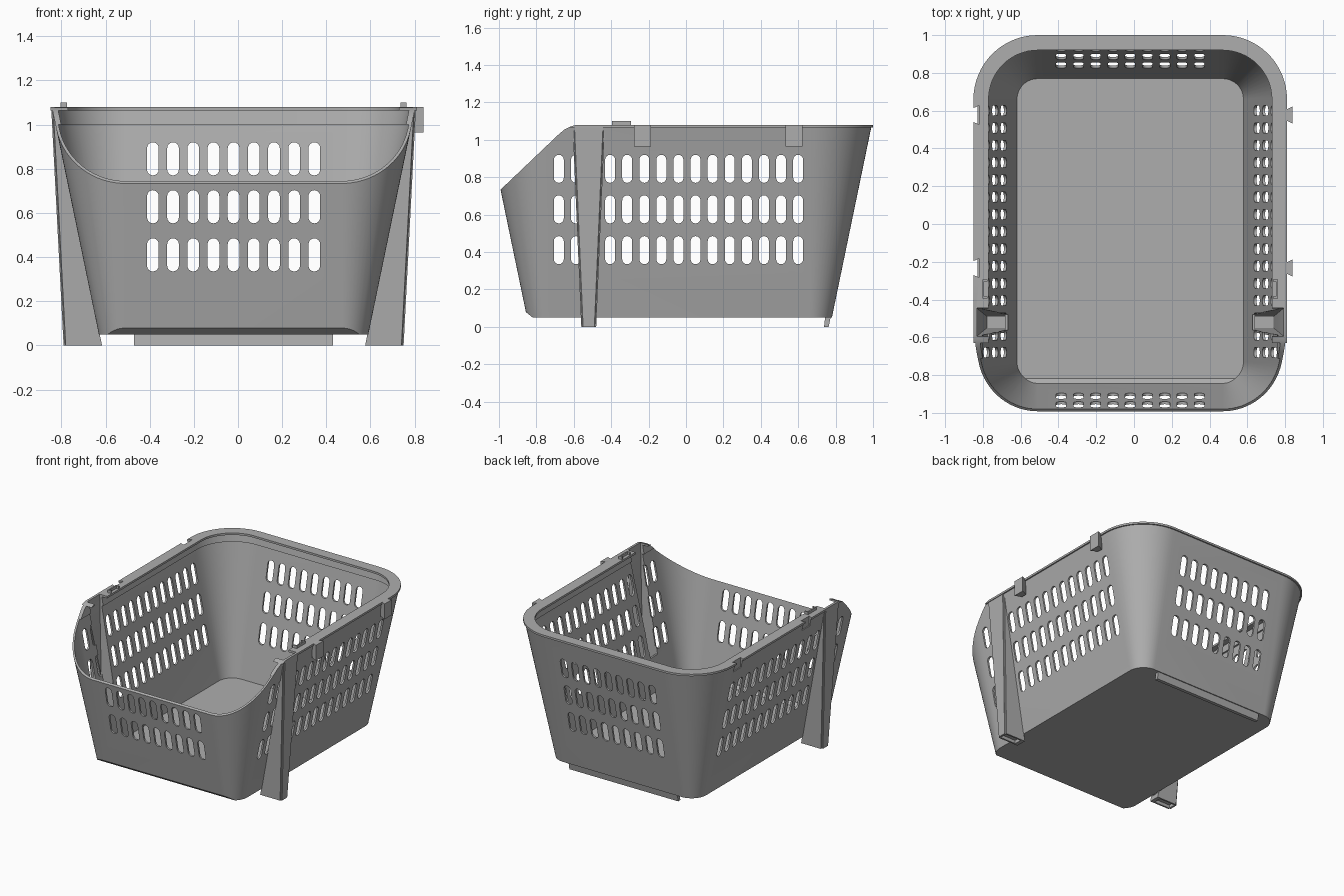
import bpy, bmesh, math
from mathutils import Vector

cube = bpy.data.objects.get("Cube")
if cube:
    bpy.data.objects.remove(cube, do_unlink=True)

CX = -0.02                       # centre line of the tub
HALF, BACK, FRONT = 0.49, 0.66, -0.73   # corner arc centres
TOP, LIP, BASE = 1.08, 1.065, 0.05

grey = bpy.data.materials.new("grey plastic")
grey.use_nodes = True
COLOUR = (0.42, 0.42, 0.42, 1)
grey.diffuse_color = COLOUR
grey.node_tree.nodes["Principled BSDF"].inputs["Base Color"].default_value = COLOUR


def finish(name, bm):
    bmesh.ops.recalc_face_normals(bm, faces=bm.faces[:])
    mesh = bpy.data.meshes.new(name)
    bm.to_mesh(mesh)
    bm.free()
    mesh.materials.append(grey)
    obj = bpy.data.objects.new(name, mesh)
    bpy.context.collection.objects.link(obj)
    return obj


def loft(bm, rings):
    """Closed solid through rings of points."""
    loops = [[bm.verts.new(p) for p in ring] for ring in rings]
    n = len(loops[0])
    for a, b in zip(loops, loops[1:]):
        for i in range(n):
            j = (i + 1) % n
            bm.faces.new((a[i], a[j], b[j], b[i]))
    bm.faces.new(loops[0][::-1])
    bm.faces.new(loops[-1])


def solid(name, *ring_sets):
    bm = bmesh.new()
    for rings in ring_sets:
        loft(bm, rings)
    return finish(name, bm)


def ring(r, z, steps=16):
    """Rounded rectangle whose corner radius sets its size."""
    pts = []
    corners = [(HALF, BACK), (-HALF, BACK), (-HALF, FRONT), (HALF, FRONT)]
    for q, (x, y) in enumerate(corners):
        for k in range(steps + 1):
            a = math.pi / 2 * (q + k / steps)
            pts.append((CX + x + r * math.cos(a), y + r * math.sin(a), z))
    return pts


def rect(x0, x1, y0, y1, z):
    return [(x0, y0, z), (x1, y0, z), (x1, y1, z), (x0, y1, z)]


def box(x0, x1, y0, y1, z0, z1):
    return [rect(x0, x1, y0, y1, z0), rect(x0, x1, y0, y1, z1)]


def apply(obj, mod):
    bpy.ops.object.select_all(action='DESELECT')
    bpy.context.view_layer.objects.active = obj
    obj.select_set(True)
    bpy.ops.object.modifier_apply(modifier=mod.name)


def cut(obj, cutter):
    mod = obj.modifiers.new("cut", 'BOOLEAN')
    mod.operation, mod.solver, mod.object = 'DIFFERENCE', 'EXACT', cutter
    apply(obj, mod)
    bpy.data.objects.remove(cutter, do_unlink=True)


def smooth(obj):
    bpy.ops.object.select_all(action='DESELECT')
    bpy.context.view_layer.objects.active = obj
    obj.select_set(True)
    bpy.ops.object.shade_smooth_by_angle(angle=math.radians(30))


def wall(z):
    return 0.12 + 0.207 * (z - BASE)


def chamfered(name, rings, offset):
    """Tub solid with the lower front edge sliced off."""
    bm = bmesh.new()
    loft(bm, rings)
    normal = Vector((0, -0.04, -0.05)).normalized()
    point = Vector((0, -0.82, BASE)) - normal * offset
    res = bmesh.ops.bisect_plane(bm, geom=bm.verts[:] + bm.edges[:] + bm.faces[:],
                                 plane_co=point, plane_no=normal, clear_outer=True)
    edges = [e for e in res['geom_cut'] if isinstance(e, bmesh.types.BMEdge)]
    bmesh.ops.holes_fill(bm, edges=edges, sides=0)
    return finish(name, bm)


# Tub with its inward rim
basket = chamfered("basket", [ring(wall(BASE), BASE), ring(wall(LIP), LIP),
                              ring(0.34, LIP), ring(0.34, TOP)], 0)
T = 0.014
inner = chamfered("cavity", [ring(wall(0.066) - T, 0.066), ring(wall(1.0) - T, 1.0),
                             ring(wall(1.0) - 0.026, 1.0), ring(wall(LIP) - 0.026, LIP),
                             ring(0.26, LIP), ring(0.26, 1.2)], 0.014)
cut(basket, inner)

# Sloped front opening
profile = [(-1.3, 0.44), (-0.68, 1.03), (-0.65, 1.055), (-0.62, 1.07),
           (-0.585, 1.081), (-0.585, 1.3), (-1.3, 1.3)]
cut(basket, solid("front_cut", [[(x, y, z) for y, z in profile] for x in (-1.5, 1.5)]))


# Rows of ventilation slots
def slot(centre, z, along_x):
    r, half = 0.0265, 0.0485
    pts = []
    for end in (0, 1):
        for k in range(9):
            a = math.pi * (end + k / 8)
            pts.append((centre + r * math.cos(a),
                        z + r * math.sin(a) + (half if end == 0 else -half)))
    if along_x:
        return [[(s, u, v) for u, v in pts] for s in (-1.5, 1.5)]
    return [[(u, s, v) for u, v in pts] for s in (-1.5, 1.5)]


PITCH, ROWS = 0.0914, (0.41, 0.628, 0.845)
cut(basket, solid("side_slots", *[slot(-0.68 + PITCH * i, z, True)
                                  for i in range(15) for z in ROWS]))
cut(basket, solid("end_slots", *[slot(CX + PITCH * (i - 4), z, False)
                                 for i in range(9) for z in ROWS]))


# Tapered hollow legs, open towards the tub
def leg_ring(side, u0, u1, inset, z):
    half = 0.04 + 0.043 * z - inset
    x0, x1 = sorted((CX + side * u0, CX + side * u1))
    return rect(x0, x1, -0.52 - half, -0.52 + half, z)


def outer(z):
    return 0.77 + 0.052 * z


def leg_void(side, z0, z1):
    return [leg_ring(side, 0.5, outer(z) - 0.014, 0.012, z) for z in (z0, z1)]


for side, label in ((1, "left"), (-1, "right")):
    cut(basket, solid("slot", leg_void(side, 0.3, 1.15)))
    leg = solid(label + "_leg", [leg_ring(side, wall(z) + HALF - 0.004, outer(z), 0, z)
                                 for z in (0, LIP)])
    bm = bmesh.new()
    bm.from_mesh(leg.data)
    edges = [e for e in bm.edges
             if abs(e.verts[0].co.z - e.verts[1].co.z) > 0.5
             and all(abs(v.co.x - CX) > 0.75 for v in e.verts)]
    bmesh.ops.bevel(bm, geom=edges, offset=0.01, segments=3, affect='EDGES')
    bm.to_mesh(leg.data)
    bm.free()
    cut(leg, solid("void", leg_void(side, 0.04, 1.15)))
    recess = [leg_ring(side, 0.625, outer(z) - 0.014, 0.012, z) for z in (-0.02, 0.025)]
    cut(leg, solid("recess", recess))
    smooth(leg)

    # Small bracket tab on the rim
    a, b, t = CX + side * 0.755, CX + side * 0.783, 0.01
    lo, hi = min(a, b), max(a, b)
    solid(label + "_rim_tab",
          box(min(b, b - side * t), max(b, b - side * t), -0.395, -0.295, LIP, 1.1),
          box(lo, hi, -0.395, -0.385, LIP, 1.1),
          box(lo, hi, -0.305, -0.295, LIP, 1.1))


# Dovetail clips on the left, matching notches on the right
def dovetail(u0, u1, y, h0, h1, z0, z1, side):
    pts = [(u0, -h0), (u1, -h1), (u1, h1), (u0, h0)]
    return [[(CX + side * u, y + v, z) for u, v in pts] for z in (z0, z1)]


CLIPS = (-0.233, 0.577)
for name, y in zip(("front_clip", "rear_clip"), CLIPS):
    solid(name, dovetail(0.81, 0.86, y, 0.02, 0.045, 0.965, TOP, 1))
cut(basket, solid("notches", *[dovetail(0.8, 0.85, y, 0.05, 0.028, 1.01, 1.2, -1)
                               for y in CLIPS]))
smooth(basket)

# Rear foot bar
solid("rear_foot", [rect(-0.47, 0.43, 0.738, 0.763, 0), rect(-0.47, 0.43, 0.745, 0.775, 0.06)])
